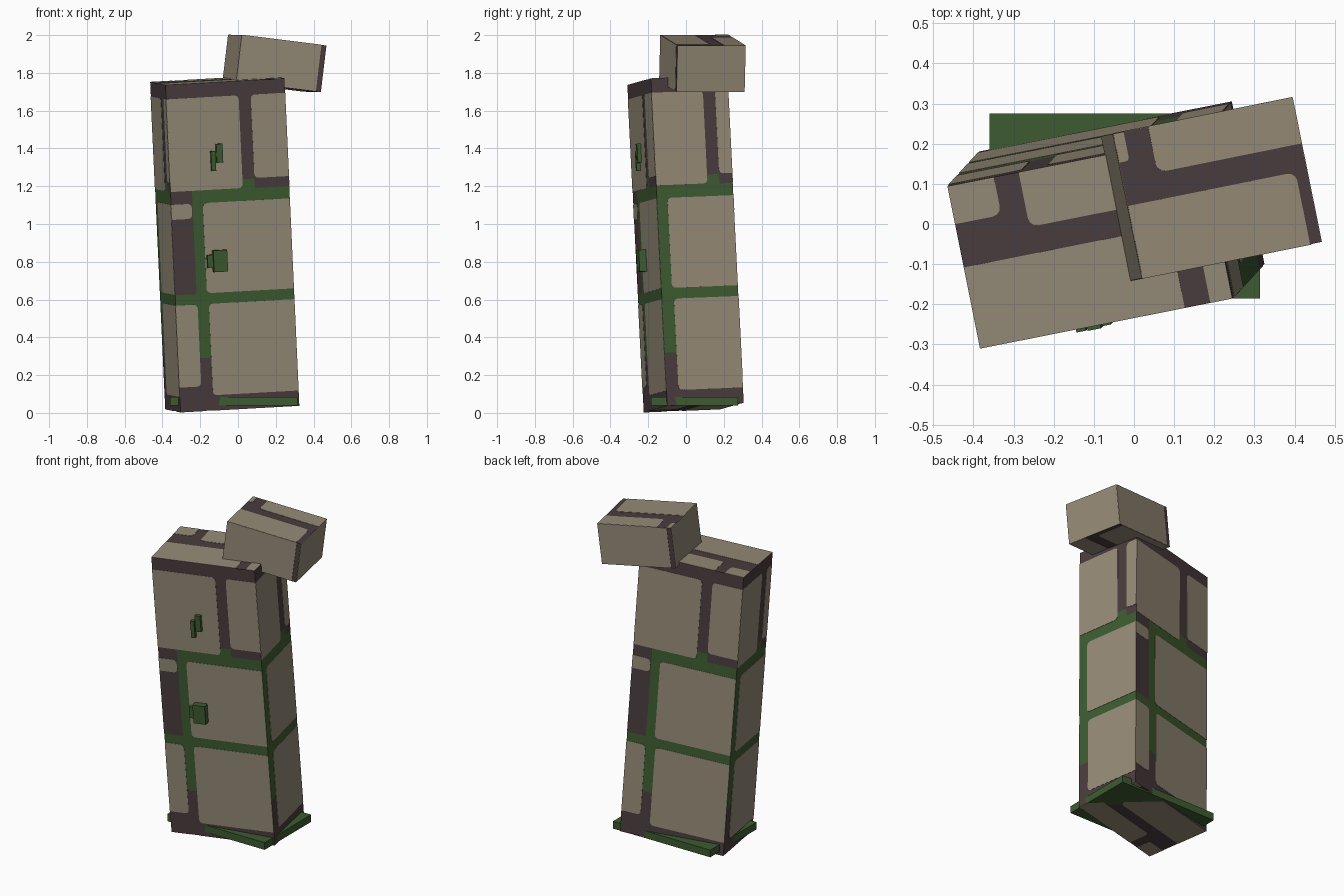
import bpy, bmesh, math
from mathutils import Vector, Matrix

cube = bpy.data.objects.get("Cube")
if cube:
    bpy.data.objects.remove(cube, do_unlink=True)


def make_material(name, rgb):
    mat = bpy.data.materials.new(name)
    mat.use_nodes = True
    mat.diffuse_color = (*rgb, 1)
    mat.node_tree.nodes["Principled BSDF"].inputs["Base Color"].default_value = (*rgb, 1)
    return mat


MATERIALS = [make_material("stone tan", (0.30, 0.255, 0.183)),
             make_material("moss green", (0.048, 0.105, 0.03)),
             make_material("mortar plum", (0.067, 0.045, 0.048))]
TAN, GREEN, PLUM = range(3)
X, Y, Z = Vector((1, 0, 0)), Vector((0, 1, 0)), Vector((0, 0, 1))
FAR = 9          # a stone reaching past the face is trimmed at its edge
RADIUS = 0.022   # worn stone corners
RELIEF = 0.0015  # how far a stone stands out of the mortar


def frame(center, along, up):
    """Placement matrix from a centre, a length direction and an up direction."""
    w = Vector(up).normalized()
    v = w.cross(Vector(along)).normalized()
    m = Matrix((v.cross(w), v, w)).transposed().to_4x4()
    m.translation = center
    return m


def finish(name, bm, matrix):
    mesh = bpy.data.meshes.new(name)
    bmesh.ops.recalc_face_normals(bm, faces=bm.faces)
    bm.to_mesh(mesh)
    bm.free()
    for mat in MATERIALS:
        mesh.materials.append(mat)
    obj = bpy.data.objects.new(name, mesh)
    bpy.context.collection.objects.link(obj)
    obj.matrix_world = matrix
    return obj


def box_mesh(size, color):
    bm = bmesh.new()
    bmesh.ops.create_cube(bm, size=1, matrix=Matrix.Diagonal((*size, 1)))
    for f in bm.faces:
        f.material_index = color
    return bm


def cut(bm, axis, offsets):
    for d in offsets:
        bmesh.ops.bisect_plane(bm, geom=bm.verts[:] + bm.edges[:] + bm.faces[:],
                               plane_co=axis * d, plane_no=axis)


def add_stone(bm, size, normal, right, up, rect):
    """Thin stone on one face; corners trimmed by the face edge stay square."""
    half = [sum(abs(a) * s for a, s in zip(axis, size)) / 2 for axis in (right, up, normal)]
    x0, x1 = max(rect[0], -half[0]), min(rect[1], half[0])
    y0, y1 = max(rect[2], -half[1]), min(rect[3], half[1])
    if x1 - x0 < 0.005 or y1 - y0 < 0.005:
        return
    r = min(RADIUS, (x1 - x0) / 3, (y1 - y0) / 3)
    outline = []
    corners = [(x1, y1, -1, -1), (x0, y1, 1, -1), (x0, y0, 1, 1), (x1, y0, -1, 1)]
    for i, (x, y, dx, dy) in enumerate(corners):
        if abs(x) == half[0] or abs(y) == half[1]:
            outline.append((x, y))
            continue
        for k in range(4):
            a = (i + k / 3) * math.pi / 2
            outline.append((x + r * (dx + math.cos(a)), y + r * (dy + math.sin(a))))
    rings = [[bm.verts.new(right * x + up * y + normal * (half[2] + lift)) for x, y in outline]
             for lift in (0, RELIEF)]
    faces = [bm.faces.new(rings[1])]
    n = len(outline)
    for i in range(n):
        j = (i + 1) % n
        faces.append(bm.faces.new((rings[0][i], rings[0][j], rings[1][j], rings[1][i])))
    for f in faces:
        f.material_index = TAN


# Stone layouts: left, right, bottom, top, measured from the face centre
CAP_STONES = [(-FAR, -0.203, 0.11, FAR), (-0.14, FAR, 0.067, FAR),
              (-FAR, 0.2, -FAR, 0), (0.265, FAR, -FAR, 0)]
WALL_STONES = [(-FAR, -0.203, 0.13, 0.565), (-0.142, FAR, 0.08, 0.565),
               (-FAR, -0.21, 1.02, 1.1), (-0.15, FAR, 0.622, 1.1),
               (-FAR, 0.07, 1.168, 1.66), (0.135, FAR, 1.218, 1.66)]
BRICK_STONES = [(-FAR, 0.203, -FAR, FAR)]


def lay_stones(bm, size, wall):
    for normal in (X, -X, Y, -Y):
        for rect in wall:
            add_stone(bm, size, normal, Z.cross(normal), Z, rect)
    for normal, up in ((Z, Y), (-Z, -Y)):
        for rect in CAP_STONES:
            add_stone(bm, size, normal, X, up, rect)


# Leaning pillar: mortar bands coloured by height and side, then stones
size = (0.642, 0.413, 1.735)
base = size[2] / 2
bm = box_mesh(size, PLUM)
cut(bm, Z, [h - base for h in (0.28, 0.62, 1.165, 1.215)])
for axis in (X, Y):
    cut(bm, axis, (-0.205, -0.135, 0.135, 0.205))
for f in bm.faces:
    f.normal_update()
    if abs(f.normal.z) > 0.5:
        continue
    c = f.calc_center_median()
    s, h = c.dot(Z.cross(f.normal)), c.z + base
    plum = (h < 0.28 or h > 1.215 or (s < -0.205 and h > 0.62)
            or (s > 0.135 and h > 1.165))
    f.material_index = PLUM if plum else GREEN
lay_stones(bm, size, [(a, b, lo - base, hi - base) for a, b, lo, hi in WALL_STONES])
pillar = frame((-0.07, -0.0025, 0.895), (0.63, 0.125, 0.035), (-0.046, -0.05, 1))
finish("pillar", bm, pillar)

# Loose brick resting askew on the top
size = (0.458, 0.367, 0.247)
bm = box_mesh(size, PLUM)
lay_stones(bm, size, BRICK_STONES)
finish("top_brick", bm, frame((0.193, 0.087, 1.85), (0.445, 0.09, -0.055), (0.12, 0.024, 1)))

# Flat mossy footing
finish("base_plate", box_mesh((0.675, 0.46, 0.045), GREEN),
       Matrix.Translation((-0.023, 0.045, 0.0625)))


# Moss lumps on the front: s and h on the pillar face, then width, depth, height
def lump(name, s, h, w, d, t):
    place = pillar @ Matrix.Translation((s, -0.2065 - d / 2 + 0.01, h - base))
    finish(name, box_mesh((w, d + 0.02, t), GREEN), place)


lump("moss_lump", -0.075, 0.79, 0.075, 0.04, 0.115)
lump("moss_lump_tab", -0.125, 0.79, 0.035, 0.025, 0.07)
lump("moss_chip_low", -0.085, 1.32, 0.024, 0.022, 0.105)
lump("moss_chip_high", -0.05, 1.36, 0.034, 0.022, 0.1)
lump("moss_chip_link", -0.07, 1.345, 0.03, 0.014, 0.04)
